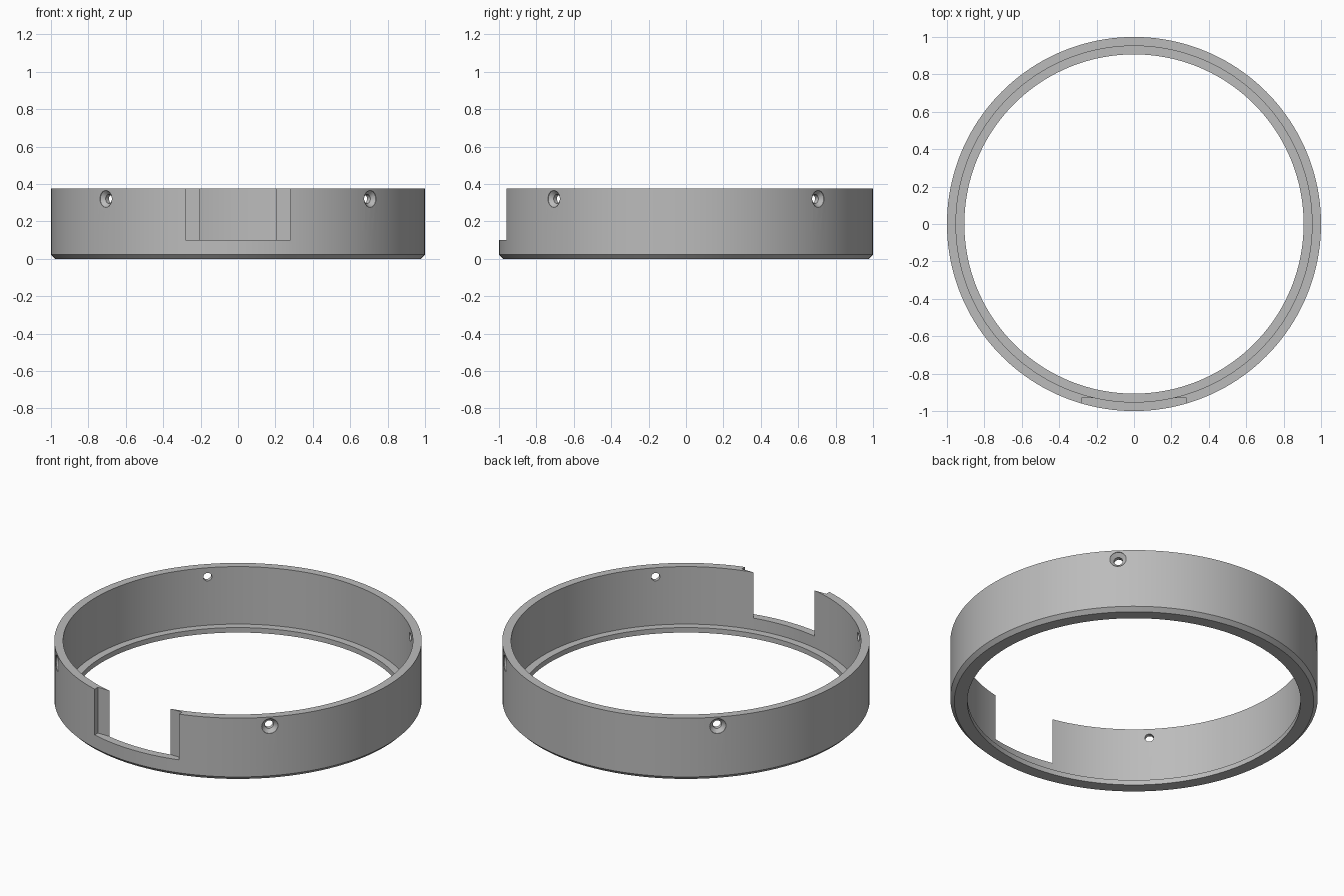
import bpy, bmesh, math
from mathutils import Matrix

if "Cube" in bpy.data.objects:
    bpy.data.objects.remove(bpy.data.objects["Cube"])

SEG = 160
grey = bpy.data.materials.new("mid grey")
grey.diffuse_color = (0.5, 0.5, 0.5, 1)
grey.use_nodes = True
grey.node_tree.nodes["Principled BSDF"].inputs["Base Color"].default_value = grey.diffuse_color


def lathe(name, profile, seg, closed):
    """Spin an (r, z) profile around the z axis."""
    bm = bmesh.new()
    rings = [[bm.verts.new((r * math.cos(math.tau * i / seg),
                            r * math.sin(math.tau * i / seg), z))
              for r, z in profile] for i in range(seg)]
    n = len(profile)
    for i in range(seg):
        a, b = rings[i], rings[(i + 1) % seg]
        for j in range(n if closed else n - 1):
            k = (j + 1) % n
            bm.faces.new((a[j], b[j], b[k], a[k]))
    if not closed:  # cap both ends
        bm.faces.new([r[0] for r in rings])
        bm.faces.new([r[-1] for r in rings])
    bmesh.ops.recalc_face_normals(bm, faces=bm.faces)
    me = bpy.data.meshes.new(name)
    bm.to_mesh(me)
    bm.free()
    me.materials.append(grey)
    ob = bpy.data.objects.new(name, me)
    bpy.context.collection.objects.link(ob)
    return ob


# Ring body: chamfered foot, thin wall, small inner ledge
ring = lathe("ring_body", [(0.907, 0), (0.978, 0), (1, 0.022), (1, 0.375),
                           (0.952, 0.375), (0.952, 0.03), (0.907, 0.03)], SEG, True)
cutters = []

# Front notch: flat-backed pocket that breaks through the wall in the middle
bpy.ops.mesh.primitive_cube_add(size=1, location=(0, -1.035, 0.35))
notch = bpy.context.object
notch.name = "notch_cutter"
notch.scale = (0.56, 0.21, 0.5)
cutters.append(notch)

# Four countersunk screw holes on the diagonals
for i in range(4):
    hole = lathe("screw_hole_cutter", [(0.024, 0.85), (0.024, 0.977),
                                       (0.045, 0.996), (0.045, 1.1)], 32, False)
    hole.matrix_world = (Matrix.Translation((0, 0, 0.32))
                         @ Matrix.Rotation(math.radians(45 + 90 * i), 4, 'Z')
                         @ Matrix.Rotation(math.pi / 2, 4, 'Y'))
    cutters.append(hole)

for c in cutters:
    c.hide_render = True
    mod = ring.modifiers.new(c.name, 'BOOLEAN')
    mod.operation = 'DIFFERENCE'
    mod.solver = 'EXACT'
    mod.object = c

bpy.ops.object.select_all(action='DESELECT')
bpy.context.view_layer.objects.active = ring
ring.select_set(True)
for mod in list(ring.modifiers):
    bpy.ops.object.modifier_apply(modifier=mod.name)
for c in cutters:
    bpy.data.objects.remove(c)
bpy.ops.object.shade_smooth_by_angle(angle=math.radians(25))
